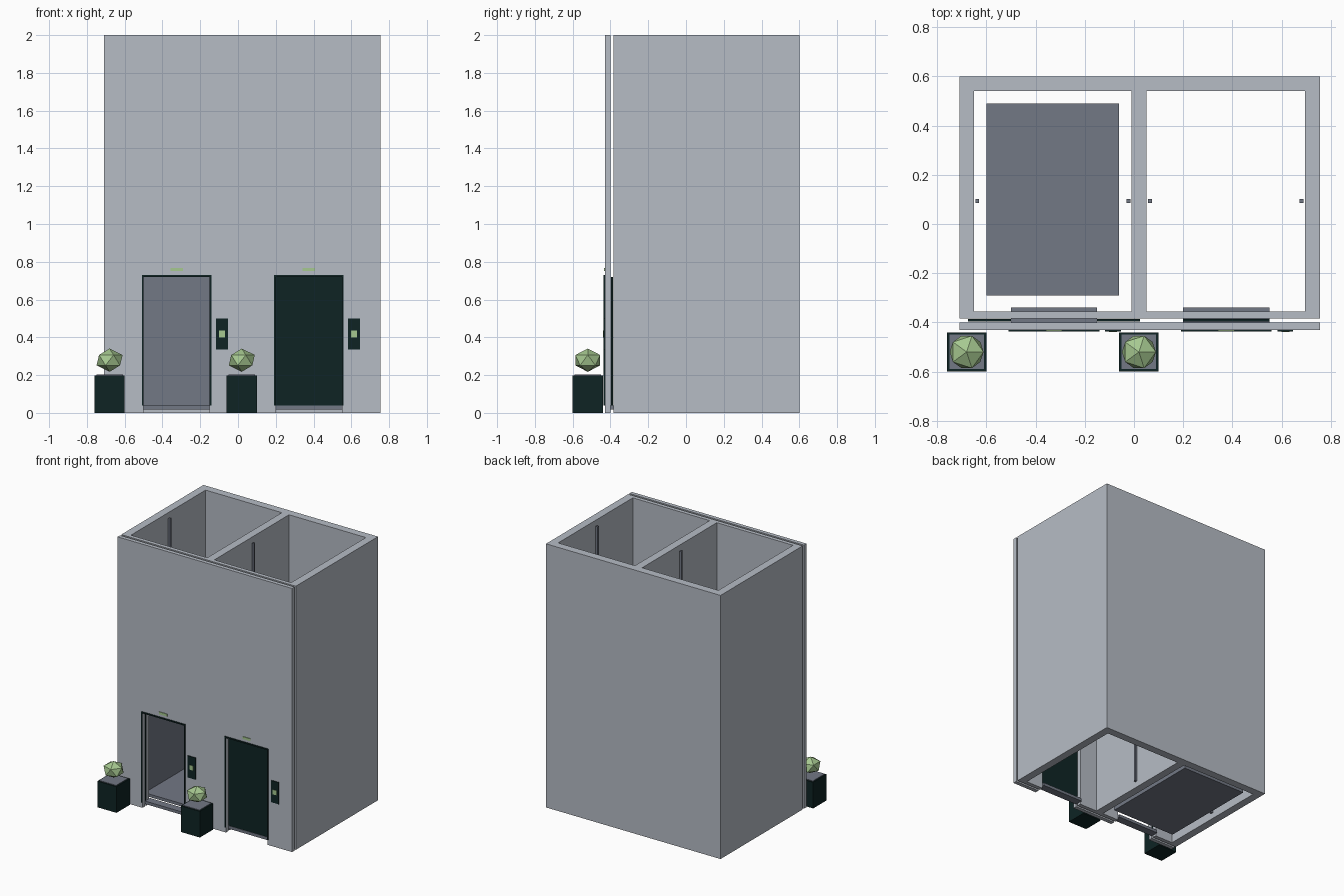
import bpy, bmesh
from mathutils import Matrix, Vector

if "Cube" in bpy.data.objects:
    bpy.data.objects.remove(bpy.data.objects["Cube"])


def srgb(r, g, b):
    def lin(c):
        c /= 255
        return c / 12.92 if c <= 0.04045 else ((c + 0.055) / 1.055) ** 2.4
    return (lin(r), lin(g), lin(b), 1)


def material(name, rgb):
    m = bpy.data.materials.new(name)
    m.diffuse_color = srgb(*rgb)
    m.use_nodes = True
    m.node_tree.nodes["Principled BSDF"].inputs["Base Color"].default_value = m.diffuse_color
    return m


CONCRETE = material("pale_concrete", (182, 188, 197))
STEEL = material("slate_grey", (114, 120, 133))
DARK = material("dark_teal", (14, 36, 36))
GREEN = material("soft_green", (166, 200, 144))


def finish(name, bm, mat):
    bmesh.ops.recalc_face_normals(bm, faces=bm.faces)
    me = bpy.data.meshes.new(name)
    bm.to_mesh(me)
    bm.free()
    ob = bpy.data.objects.new(name, me)
    bpy.context.collection.objects.link(ob)
    if mat:
        me.materials.append(mat)
    return ob


def box(name, x, y, z, mat):
    """Box from (min, max) ranges."""
    bm = bmesh.new()
    lo, hi = Vector((x[0], y[0], z[0])), Vector((x[1], y[1], z[1]))
    bmesh.ops.create_cube(bm, size=1, matrix=Matrix.Translation((lo + hi) / 2)
                          @ Matrix.Diagonal((*(hi - lo), 1)))
    return finish(name, bm, mat)


def plate(name, outline, y0, y1, mat):
    """Extrude an x-z outline along y."""
    bm = bmesh.new()
    f = bm.faces.new([bm.verts.new((x, y0, z)) for x, z in outline])
    g = bmesh.ops.extrude_face_region(bm, geom=[f])
    bmesh.ops.translate(bm, vec=(0, y1 - y0, 0),
                        verts=[v for v in g["geom"] if isinstance(v, bmesh.types.BMVert)])
    return finish(name, bm, mat)


def cut(ob, x, y, z):
    """Subtract a box."""
    cutter = box("cutter", x, y, z, None)
    cutter.hide_render = True
    mod = ob.modifiers.new("cut", "BOOLEAN")
    mod.operation, mod.solver, mod.object = "DIFFERENCE", "EXACT", cutter
    bpy.context.view_layer.objects.active = ob
    bpy.ops.object.modifier_apply(modifier=mod.name)
    bpy.data.objects.remove(cutter)


BAYS = (-0.325, 0.375)      # door centres
HALF, HEAD = 0.175, 0.72    # door half width, door head height

# twin lift shaft, open at top and bottom
shaft = box("shaft_walls", (-0.71, 0.755), (-0.385, 0.60), (0, 2), CONCRETE)
for c, inner in zip(BAYS, ((-0.65, -0.01), (0.05, 0.695))):
    cut(shaft, inner, (-0.355, 0.54), (-0.1, 2.1))
    cut(shaft, (c - HALF, c + HALF), (-0.5, -0.3), (-0.1, HEAD))

# front facade with doorways down to the ground
outline = [(-0.71, 2), (-0.71, 0)]
for c in BAYS:
    outline += [(c - HALF, 0), (c - HALF, HEAD), (c + HALF, HEAD), (c + HALF, 0)]
outline += [(0.755, 0), (0.755, 2)]
plate("facade", outline, -0.43, -0.40, CONCRETE)

for side, c, slide in (("left", BAYS[0], HALF), ("right", BAYS[1], 0)):
    # sliding landing doors: left pair open, right pair closed
    for k, s in enumerate((-1, 1)):
        a, b = sorted((c + s * slide, c + s * (slide + HALF)))
        box(f"{side}_door_panel_{k}", (a, b), (-0.397, -0.386), (0.04, HEAD), DARK)
    # sill
    box(f"{side}_sill", (c - HALF, c + HALF), (-0.40, -0.34), (0.018, 0.04), STEEL)
    # door trim
    i, o = HALF, HALF + 0.009
    plate(f"{side}_door_trim",
          [(c - o, 0.04), (c - o, HEAD + 0.01), (c + o, HEAD + 0.01), (c + o, 0.04),
           (c + i, 0.04), (c + i, HEAD), (c - i, HEAD), (c - i, 0.04)],
          -0.436, -0.43, DARK)
    # floor indicator and call panel
    box(f"{side}_indicator", (c - 0.033, c + 0.033), (-0.435, -0.43), (0.75, 0.768), GREEN)
    p = c + 0.24
    box(f"{side}_call_panel", (p - 0.032, p + 0.032), (-0.436, -0.43), (0.335, 0.50), DARK)
    box(f"{side}_call_button", (p - 0.016, p + 0.016), (-0.439, -0.436), (0.40, 0.435), GREEN)

# guide rails
for k, x in enumerate((-0.637, -0.023, 0.065, 0.68)):
    box(f"guide_rail_{k}", (x - 0.008, x + 0.008), (0.085, 0.101), (0.04, 1.96), STEEL)

# cabin, open towards the left doorway
cabin = box("cabin", (-0.60, -0.06), (-0.29, 0.49), (0.018, 0.78), STEEL)
cut(cabin, (-0.58, -0.08), (-0.4, 0.47), (0.04, 0.76))

# planters with faceted shrubs
for k, x in enumerate((-0.68, 0.02)):
    box(f"planter_{k}", (x - 0.08, x + 0.08), (-0.60, -0.44), (0, 0.198), DARK)
    box(f"planter_soil_{k}", (x - 0.07, x + 0.07), (-0.59, -0.45), (0.198, 0.202), STEEL)
    bm = bmesh.new()
    bmesh.ops.create_icosphere(bm, subdivisions=1, radius=0.077,
                               matrix=Matrix.Translation((x, -0.52, 0.279))
                               @ Matrix.Diagonal((1, 1, 0.8, 1)))
    finish(f"shrub_{k}", bm, GREEN)
